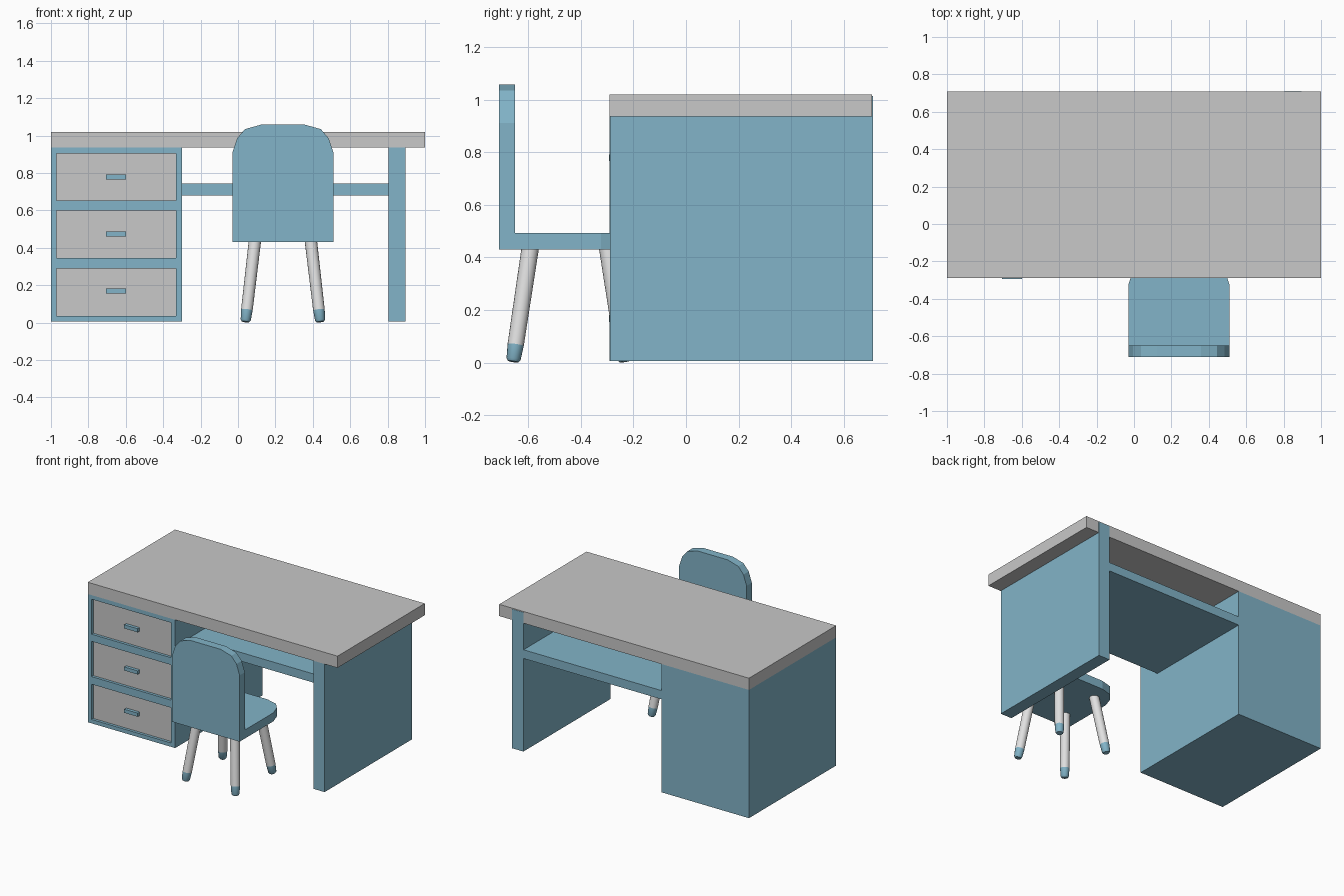
import bpy, bmesh, math
from mathutils import Vector

cube = bpy.data.objects.get("Cube")
if cube:
    bpy.data.objects.remove(cube, do_unlink=True)


def material(name, rgb):
    m = bpy.data.materials.new(name)
    m.use_nodes = True
    m.diffuse_color = (*rgb, 1)
    m.node_tree.nodes["Principled BSDF"].inputs["Base Color"].default_value = (*rgb, 1)
    return m


BLUE = material("soft blue", (0.223, 0.456, 0.578))
GREY = material("light grey", (0.578, 0.578, 0.578))
WHITE = material("off white", (0.75, 0.75, 0.75))


def finish(bm, name, *mats):
    bmesh.ops.recalc_face_normals(bm, faces=bm.faces)
    mesh = bpy.data.meshes.new(name)
    bm.to_mesh(mesh)
    bm.free()
    for m in mats:
        mesh.materials.append(m)
    obj = bpy.data.objects.new(name, mesh)
    bpy.context.collection.objects.link(obj)
    return obj


def box_mesh(xs, ys, zs):
    bm = bmesh.new()
    bmesh.ops.create_cube(bm, size=1)
    for v in bm.verts:
        v.co = [r[0] if c < 0 else r[1] for c, r in zip(v.co, (xs, ys, zs))]
    return bm


def box(name, xs, ys, zs, mat):
    return finish(box_mesh(xs, ys, zs), name, mat)


def prism(name, points, offset, mat):
    """Extrude a flat outline along an offset."""
    bm = bmesh.new()
    face = bm.faces.new([bm.verts.new(p) for p in points])
    ext = bmesh.ops.extrude_face_region(bm, geom=[face], use_keep_orig=True)
    verts = [g for g in ext["geom"] if isinstance(g, bmesh.types.BMVert)]
    bmesh.ops.translate(bm, verts=verts, vec=offset)
    return finish(bm, name, mat)


def lathe(name, profile, base, direction, mat, sides=16):
    """Round part from (height, radius) pairs along a direction."""
    bm = bmesh.new()
    turn = Vector((0, 0, 1)).rotation_difference(direction)
    rings = []
    for h, r in profile:
        angles = [2 * math.pi * i / sides for i in range(sides)]
        rings.append([bm.verts.new(base + turn @ Vector((r * math.cos(a), r * math.sin(a), h)))
                      for a in angles])
    for low, high in zip(rings, rings[1:]):
        for i in range(sides):
            j = (i + 1) % sides
            bm.faces.new((low[i], low[j], high[j], high[i]))
    bm.faces.new(rings[0])
    bm.faces.new(rings[-1])
    obj = finish(bm, name, mat)
    bpy.ops.object.select_all(action="DESELECT")
    obj.select_set(True)
    bpy.context.view_layer.objects.active = obj
    bpy.ops.object.shade_smooth_by_angle(angle=math.radians(35))


# Desk slab, side panel and shelf
FRONT, BACK = -0.29, 0.708
FLOOR, UNDER = 0.007, 0.935
box("desk_top", (-1, 1), (FRONT, BACK), (UNDER, 1.02), GREY)
box("side_panel", (0.805, 0.895), (FRONT + 0.002, BACK + 0.002), (FLOOR, 1.014), BLUE)
box("shelf", (-0.3, 0.805), (-0.12, BACK), (0.68, 0.743), BLUE)

# Drawer cabinet with recessed grey drawer fronts
drawers = [(0.035, 0.29), (0.345, 0.6), (0.652, 0.905)]
left, right = -0.97, -0.332
bm = box_mesh((-1, -0.3), (FRONT, BACK), (FLOOR, UNDER))
cuts = [((x, 0, 0), (1, 0, 0)) for x in (left, right)]
cuts += [((0, 0, z), (0, 0, 1)) for pair in drawers for z in pair]
for co, no in cuts:
    front = [f for f in bm.faces if all(v.co.y < FRONT + 0.001 for v in f.verts)]
    geom = front + list({e for f in front for e in f.edges}) + list({v for f in front for v in f.verts})
    bmesh.ops.bisect_plane(bm, geom=geom, plane_co=co, plane_no=no)
panels = []
for f in bm.faces:
    c = f.calc_center_median()
    if c.y < FRONT + 0.001 and left < c.x < right and any(a < c.z < b for a, b in drawers):
        panels.append(f)
for f in bmesh.ops.extrude_discrete_faces(bm, faces=panels)["faces"]:
    f.material_index = 1
    bmesh.ops.translate(bm, verts=f.verts, vec=(0, 0.02, 0))
finish(bm, "drawer_cabinet", BLUE, GREY)

# Drawer handles
for i, z in enumerate((0.168, 0.474, 0.779)):
    box(f"drawer_handle_{i + 1}", (-0.706, -0.598), (FRONT - 0.003, FRONT + 0.02),
        (z - 0.013, z + 0.013), BLUE)

# Chair back and seat share a rounded end: half width, distance from the end
MID = 0.24
half = [(0.27, 0.148), (0.245, 0.073), (0.203, 0.024), (0.118, 0)]
rounded = half + [(-w, d) for w, d in reversed(half)]


def outline(start, end):
    return [(0.27, start)] + [(w, end - d) for w, d in rounded] + [(-0.27, start)]


prism("chair_back", [(MID + w, -0.71, z) for w, z in outline(0.43, 1.058)], (0, 0.06, 0), BLUE)
prism("chair_seat", [(MID + w, y, 0.43) for w, y in outline(-0.65, -0.175)], (0, 0, 0.062), BLUE)

# Splayed chair legs with coloured feet
for side, sx in (("left", 1), ("right", -1)):
    for end, sy in (("front", 1), ("back", -1)):
        base = Vector((MID + sx * 0.2, -0.445 + sy * 0.212, 0.004))
        top = Vector((MID + sx * 0.148, -0.445 + sy * 0.145, 0.45))
        axis = top - base
        lathe(f"{end}_{side}_foot", [(0, 0.02), (0.01, 0.027), (0.065, 0.031)], base, axis, BLUE)
        lathe(f"{end}_{side}_leg", [(0.065, 0.031), (axis.length, 0.033)], base, axis, WHITE)
